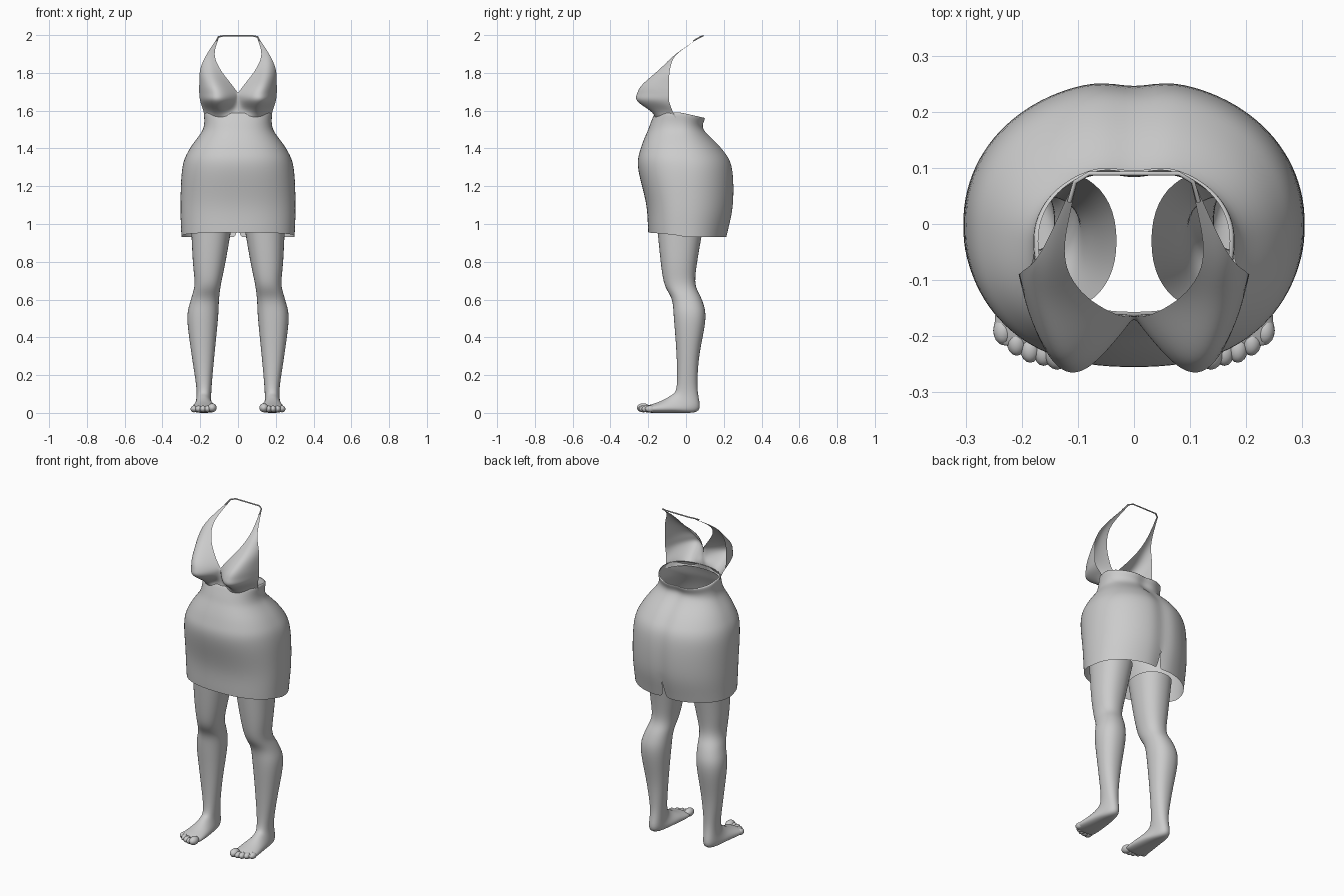
import bpy, bmesh, math

if "Cube" in bpy.data.objects:
    bpy.data.objects.remove(bpy.data.objects["Cube"], do_unlink=True)

shade = 0.6
grey = bpy.data.materials.new("light_grey")
grey.use_nodes = True
grey.diffuse_color = (shade, shade, shade, 1)
grey.node_tree.nodes["Principled BSDF"].inputs["Base Color"].default_value = grey.diffuse_color


def power(value, exponent):
    return math.copysign(abs(value) ** exponent, value)


def spline(keys, steps):
    """Sample a smooth curve that passes through every key."""
    def extend(end, inner):
        return [2 * e - i for e, i in zip(end, inner)]

    padded = [extend(keys[0], keys[1]), *keys, extend(keys[-1], keys[-2])]
    samples = []
    for before, start, end, after in zip(padded, padded[1:], padded[2:], padded[3:]):
        for step in range(steps):
            t = step / steps
            samples.append([
                b + t * (c - a + t * (2 * a - 5 * b + 4 * c - d + t * (3 * (b - c) + d - a))) / 2
                for a, b, c, d in zip(before, start, end, after)])
    samples.append(list(keys[-1]))
    return samples


def loft(name, rows, closed=False, cap=False, weld=False, mirror=False):
    """Skin rows of points, then smooth the result."""
    bm = bmesh.new()
    grid = [[bm.verts.new(point) for point in row] for row in rows]
    count = len(grid[0])
    for lower, upper in zip(grid, grid[1:]):
        for j in range(count if closed else count - 1):
            k = (j + 1) % count
            bm.faces.new((lower[j], lower[k], upper[k], upper[j]))
    if cap:
        bm.faces.new(grid[-1])
    if weld:
        bmesh.ops.remove_doubles(bm, verts=bm.verts, dist=0.0005)
    mesh = bpy.data.meshes.new(name)
    bm.to_mesh(mesh)
    bm.free()
    mesh.materials.append(grey)
    mesh.shade_smooth()
    part = bpy.data.objects.new(name, mesh)
    bpy.context.collection.objects.link(part)
    if mirror:
        part.modifiers.new("mirror", "MIRROR")
    part.modifiers.new("smooth", "SUBSURF").levels = 1


# Skirt keys: height, half width, front y, back y
skirt_keys = [
    (0.93, 0.3, -0.2, 0.22),
    (1.1, 0.305, -0.21, 0.255),
    (1.3, 0.295, -0.255, 0.25),
    (1.4, 0.255, -0.24, 0.195),
    (1.5, 0.185, -0.2, 0.1),
    (1.56, 0.18, -0.165, 0.11),
]
outline = spline(skirt_keys, 4)
outline.append([outline[-1][0]] + [0.95 * v for v in outline[-1][1:]])  # rim folds inward
segments = 56
skirt = []
for z, width, front, back in outline:
    middle = -0.03 * min(1, max(0, (z - 1.3) / 0.2))
    ring = []
    for i in range(segments + 1):
        angle = math.tau * i / segments
        s, c = math.sin(angle), math.cos(angle)
        square = 0.95 if c > 0 else 0.84
        x = width * power(s, square)
        y = middle + (back - middle if c > 0 else middle - front) * power(c, square)
        height = z
        if c > 0:  # seam dip at the back
            y -= 0.014 * math.exp(-(x / 0.04) ** 2)
        if z > 1.5:  # waist rim rises to the front
            height += 0.03 * min(1, 1 - c) * (z - 1.5) / 0.06
        elif z < 1:  # hem rises to the front
            height += 0.35 * math.sqrt(max(0, -c)) * (1 - z)
        if i in (0, segments):  # slit in the back hem
            x = (0.13 if i == 0 else -0.13) * max(0, 1.02 - z)
        ring.append((x, y, height))
    skirt.append(ring)
loft("skirt", skirt, weld=True)

# Halter keys for one half: height, inner x and y, outer x and y, fullest y
bodice_keys = [
    (1.56, 0, -0.17, 0.18, -0.05, -0.16),
    (1.595, 0, -0.165, 0.182, -0.07, -0.19),
    (1.65, 0, -0.165, 0.2, -0.09, -0.265),
    (1.69, 0, -0.165, 0.205, -0.09, -0.265),
    (1.74, 0.035, -0.16, 0.205, -0.09, -0.235),
    (1.82, 0.095, -0.12, 0.2, -0.085, -0.14),
    (1.9, 0.125, -0.05, 0.165, -0.05, -0.055),
    (1.99, 0.1, 0.08, 0.105, 0.08, 0.08),
]
columns = 16
bodice = []
for z, x_in, y_in, x_out, y_out, fullest in spline(bodice_keys, 3):
    roundness = 0.75 + 0.7 * math.exp(-((z - 1.6) / 0.03) ** 2)
    row = []
    for j in range(columns + 1):
        u = j / columns
        bulge = max(0, math.sin(math.pi * u ** 1.35)) ** roundness
        y = y_in + (y_out - y_in) * u + (fullest - (y_in + y_out) / 2) * bulge
        row.append((max(0, x_in + (x_out - x_in) * u), y, z))
    bodice.append(row)
loft("halter_bodice", bodice, mirror=True)

# Neck strap
half = [(0.115, 0.04, 1.97), (0.105, 0.075, 1.99), (0.08, 0.09, 1.996)]
path = half + [(-x, y, z) for x, y, z in reversed(half)]
curve = bpy.data.curves.new("neck_strap", "CURVE")
curve.dimensions = "3D"
curve.bevel_depth = 0.004
curve.bevel_resolution = 1
line = curve.splines.new("POLY")
line.points.add(len(path) - 1)
for point, place in zip(line.points, path):
    point.co = (*place, 1)
curve.materials.append(grey)
bpy.context.collection.objects.link(bpy.data.objects.new("neck_strap", curve))

# Leg keys: height, inner x, outer x, front y, back y
leg_keys = [
    (1, 0.03, 0.25, -0.155, 0.095),
    (0.8, 0.065, 0.24, -0.135, 0.06),
    (0.68, 0.09, 0.23, -0.115, 0.05),
    (0.6, 0.1, 0.25, -0.075, 0.085),
    (0.5, 0.105, 0.27, -0.065, 0.105),
    (0.3, 0.125, 0.245, -0.05, 0.07),
    (0.13, 0.14, 0.22, -0.05, 0.06),
]
# Foot keys: inner x, outer x, then y and z of the top and of the sole
foot_keys = [
    (0.14, 0.225, -0.085, 0.09, 0.07, 0.01),
    (0.12, 0.24, -0.14, 0.06, -0.05, 0),
    (0.115, 0.25, -0.2, 0.04, -0.19, 0),
    (0.13, 0.235, -0.22, 0.03, -0.215, 0.01),
]
limb = spline([(a, b, f, z, r, z) for z, a, b, f, r in leg_keys] + foot_keys, 3)
sides = 24
for side, label in ((1, "left"), (-1, "right")):
    rings = []
    for x_in, x_out, y_top, z_top, y_sole, z_sole in limb:
        ring = []
        for i in range(sides):
            angle = -side * math.tau * i / sides
            t = (1 - power(math.cos(angle), 0.9)) / 2
            x = (x_in + x_out + (x_out - x_in) * power(math.sin(angle), 0.9)) / 2
            z = z_top + (z_sole - z_top) * t
            ring.append((side * x, y_top + (y_sole - y_top) * t, max(0, z)))
        rings.append(ring)
    loft(label + "_leg", rings, closed=True, cap=True)

    # Toes fan back from the big toe
    for n in range(5):
        radius = 0.018 if n else 0.024
        place = (side * (0.137 + 0.024 * n), 0.0035 * (n - 0.7) ** 2 - 0.228, radius + 0.003)
        bpy.ops.mesh.primitive_uv_sphere_add(segments=16, ring_count=10, radius=radius,
                                             location=place)
        toe = bpy.context.object
        toe.name = f"{label}_toe_{n + 1}"
        toe.scale.y = 1.4
        toe.data.materials.append(grey)
        toe.data.shade_smooth()
